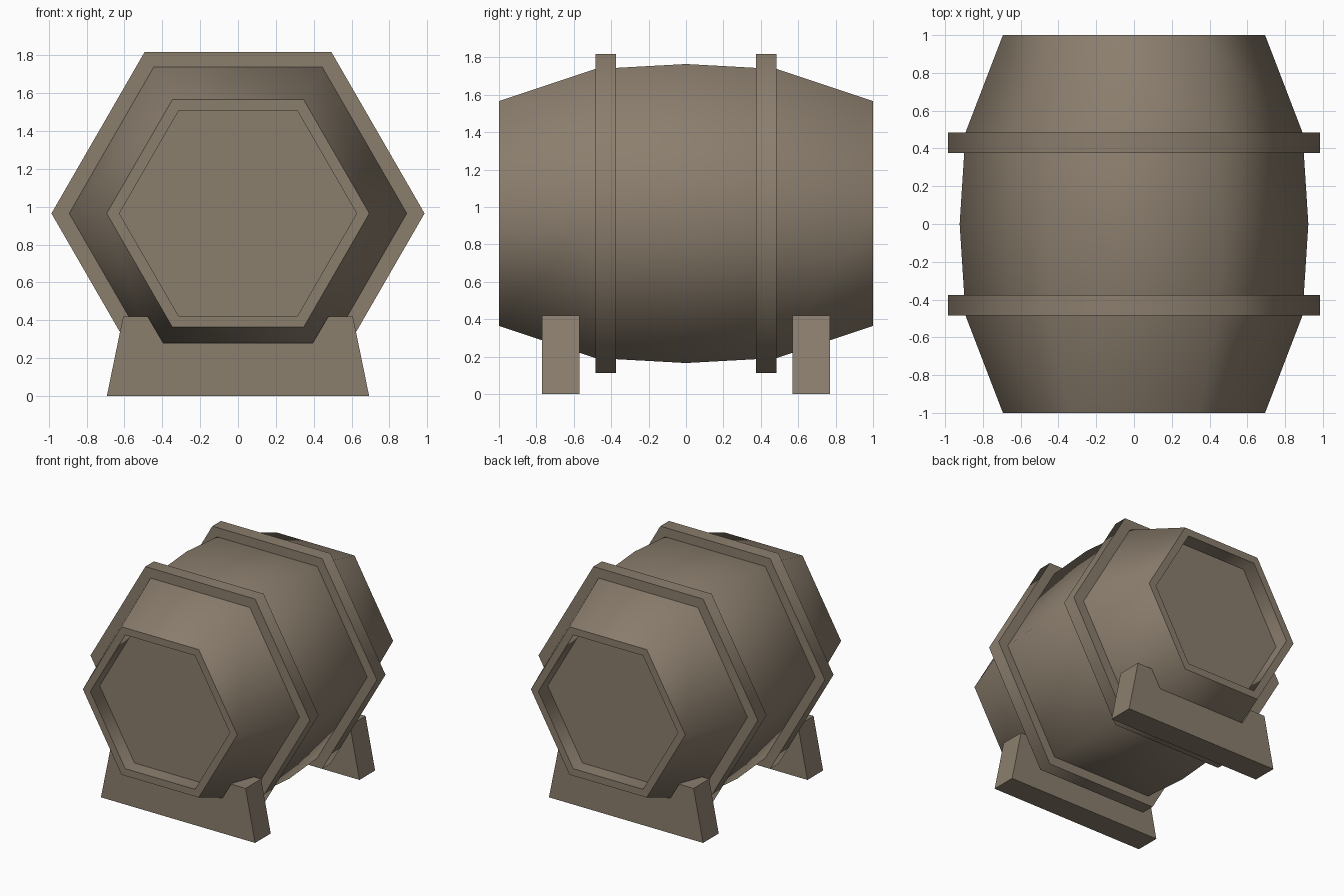
import bpy, bmesh, math

if "Cube" in bpy.data.objects:
    bpy.data.objects.remove(bpy.data.objects["Cube"])

AXIS_Z = 0.965   # height of the barrel's axis
SIDES = 6

wood = bpy.data.materials.new("weathered_wood")
wood.diffuse_color = (0.26, 0.21, 0.155, 1)
wood.use_nodes = True
wood.node_tree.nodes["Principled BSDF"].inputs["Base Color"].default_value = wood.diffuse_color


def finish(bm, name, smooth):
    bmesh.ops.recalc_face_normals(bm, faces=bm.faces)
    mesh = bpy.data.meshes.new(name)
    bm.to_mesh(mesh)
    bm.free()
    mesh.materials.append(wood)
    obj = bpy.data.objects.new(name, mesh)
    bpy.context.collection.objects.link(obj)
    if smooth:
        bpy.ops.object.select_all(action='DESELECT')
        obj.select_set(True)
        bpy.context.view_layer.objects.active = obj
        # Above the hexagon's 60 degrees, below the rim angles
        bpy.ops.object.shade_smooth_by_angle(angle=math.radians(65))
    return obj


def hex_lathe(name, profile, closed):
    """Sweep a (y, radius) profile around the barrel axis in six sides."""
    bm = bmesh.new()
    rings = []
    for y, r in profile:
        angles = [math.tau * k / SIDES for k in range(SIDES)]
        rings.append([bm.verts.new((r * math.cos(a), y, AXIS_Z + r * math.sin(a)))
                      for a in angles])
    pairs = list(zip(rings, rings[1:]))
    if closed:
        pairs.append((rings[-1], rings[0]))
    else:
        bm.faces.new(rings[0])
        bm.faces.new(rings[-1])
    for a, b in pairs:
        for k in range(SIDES):
            n = (k + 1) % SIDES
            bm.faces.new((a[k], a[n], b[n], b[k]))
    return finish(bm, name, True)


# Barrel body with recessed lids at both ends
half = [(-0.88, 0.627), (-1.0, 0.627), (-1.0, 0.694), (-0.485, 0.892)]
body = half + [(0, 0.923)] + [(-y, r) for y, r in reversed(half)]
hex_lathe("barrel_body", body, False)

# Hoops and cradle feet, front and back
foot_half = [(0.693, 0), (0.607, 0.42), (0.477, 0.42), (0.395, 0.28)]
foot_outline = foot_half + [(-x, z) for x, z in reversed(foot_half)]
for side, label in ((-1, "front"), (1, "back")):
    y0, y1 = side * 0.375, side * 0.485
    hex_lathe(label + "_hoop",
              [(y0, 0.885), (y0, 0.986), (y1, 0.986), (y1, 0.885)], True)

    bm = bmesh.new()
    face = bm.faces.new([bm.verts.new((x, side * 0.57, z)) for x, z in foot_outline])
    ext = bmesh.ops.extrude_face_region(bm, geom=[face], use_keep_orig=True)
    moved = [v for v in ext["geom"] if isinstance(v, bmesh.types.BMVert)]
    bmesh.ops.translate(bm, verts=moved, vec=(0, side * 0.2, 0))
    finish(bm, label + "_foot", False)
